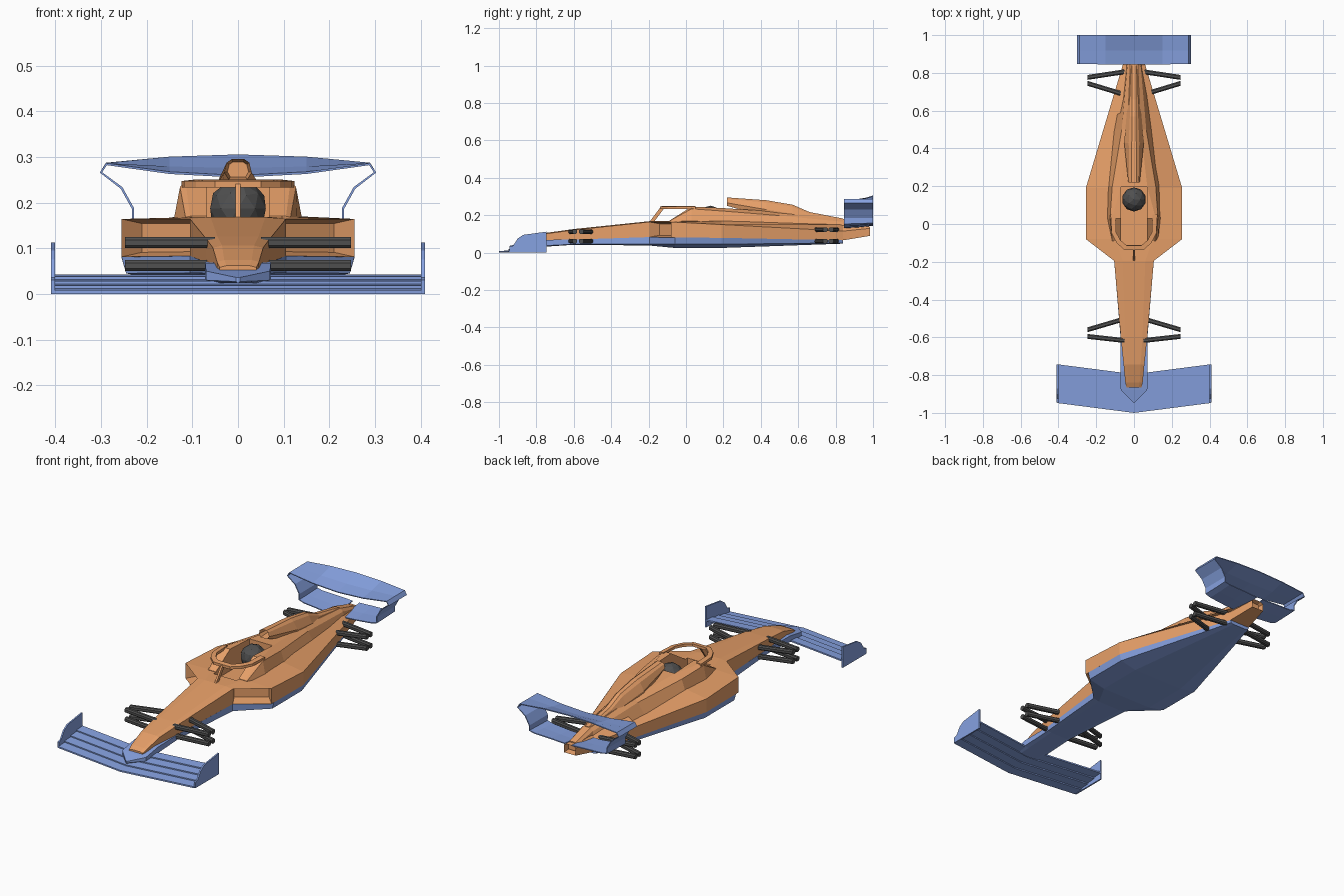
import bpy, bmesh
from mathutils import Vector


def material(name, rgb):
    m = bpy.data.materials.new(name)
    m.diffuse_color = (*rgb, 1)
    return m


ORANGE = material("orange_paint", (0.80, 0.35, 0.14))
BLUE = material("blue_paint", (0.24, 0.36, 0.75))
DARK = material("dark_carbon", (0.08, 0.08, 0.08))


def finish(name, bm, mat):
    bmesh.ops.recalc_face_normals(bm, faces=bm.faces)
    me = bpy.data.meshes.new(name)
    bm.to_mesh(me)
    bm.free()
    me.materials.append(mat)
    ob = bpy.data.objects.new(name, me)
    bpy.context.collection.objects.link(ob)
    return ob


def loft(name, rings, mat, inset=None):
    """Skin closed rings of equal point count; inset=(test, thickness, depth) sinks openings."""
    bm = bmesh.new()
    vs = [[bm.verts.new(p) for p in r] for r in rings]
    n = len(rings[0])
    for a, b in zip(vs, vs[1:]):
        for i in range(n):
            j = (i + 1) % n
            bm.faces.new((a[i], a[j], b[j], b[i]))
    bm.faces.new(vs[0])
    bm.faces.new(vs[-1])
    bmesh.ops.recalc_face_normals(bm, faces=bm.faces)
    if inset:
        test, thick, depth = inset
        picked = [f for f in bm.faces if test(f)]
        bmesh.ops.inset_individual(bm, faces=picked, thickness=thick)
        for f in picked:
            bmesh.ops.translate(bm, verts=f.verts, vec=f.normal * -depth)
    return finish(name, bm, mat)


def sym(y, *half):
    """Mirror right-hand (x, z) points, bottom to top, into a closed section at y."""
    return [(x, y, z) for x, z in half] + [(-x, y, z) for x, z in reversed(half)]


def box(x0, x1, y0, y1, z0, z1):
    return [[(x0, y, z0), (x1, y, z0), (x1, y, z1), (x0, y, z1)] for y in (y0, y1)]


# Orange hull: nose, sidepods with sunken inlets, tail
hull = loft("hull", [
    sym(-0.865, (0.040, 0.050), (0.040, 0.058), (0.025, 0.062)),
    sym(-0.84, (0.046, 0.050), (0.046, 0.070), (0.030, 0.074)),
    sym(-0.745, (0.055, 0.055), (0.055, 0.101), (0.035, 0.106)),
    sym(-0.60, (0.070, 0.065), (0.070, 0.121), (0.045, 0.126)),
    sym(-0.195, (0.105, 0.083), (0.105, 0.164), (0.060, 0.168)),
    sym(-0.08, (0.255, 0.081), (0.255, 0.164), (0.100, 0.168)),
    sym(0.19, (0.255, 0.079), (0.255, 0.150), (0.130, 0.170)),
    sym(0.84, (0.060, 0.066), (0.060, 0.115), (0.035, 0.150)),
    sym(0.985, (0.035, 0.090), (0.035, 0.130), (0.022, 0.138)),
], ORANGE, (lambda f: (f.normal.y < -0.5 and abs(f.calc_center_median().x) > 0.15)
            or f.normal.y > 0.99, 0.014, 0.06))

# Blue floor below the hull, with pointed front
loft("floor", [
    sym(-0.945, (0.002, 0.024), (0.004, 0.027), (0.004, 0.036)),
    sym(-0.88, (0.050, 0.024), (0.070, 0.030), (0.070, 0.050)),
    sym(-0.78, (0.050, 0.030), (0.072, 0.036), (0.072, 0.068)),
    sym(-0.60, (0.050, 0.042), (0.071, 0.045), (0.071, 0.070)),
    sym(-0.195, (0.070, 0.038), (0.105, 0.046), (0.105, 0.083)),
    sym(-0.06, (0.150, 0.025), (0.245, 0.045), (0.255, 0.081)),
    sym(0.19, (0.150, 0.025), (0.245, 0.045), (0.255, 0.079)),
    sym(0.84, (0.040, 0.048), (0.057, 0.052), (0.060, 0.066)),
], BLUE)

# Cockpit surround and engine cover
cover = loft("engine_cover", [
    sym(-0.09, (0.130, 0.150), (0.115, 0.168), (0.105, 0.170)),
    sym(0.03, (0.143, 0.150), (0.127, 0.234), (0.115, 0.246)),
    sym(0.20, (0.140, 0.150), (0.115, 0.222), (0.070, 0.238)),
    sym(0.50, (0.105, 0.140), (0.065, 0.198), (0.035, 0.218)),
    sym(0.84, (0.045, 0.110), (0.035, 0.165), (0.020, 0.180)),
    sym(0.96, (0.025, 0.100), (0.025, 0.135), (0.018, 0.146)),
], ORANGE)

# Cockpit opening cut through cover and hull
cutter = loft("cockpit_cutter", box(-0.068, 0.068, -0.11, 0.195, 0.13, 0.4), DARK)
cutter.hide_render = True
cutter.hide_viewport = True
for ob in (hull, cover):
    mod = ob.modifiers.new("cockpit", "BOOLEAN")
    mod.operation = "DIFFERENCE"
    mod.solver = "EXACT"
    mod.object = cutter

# Air intake and spine over the engine
loft("air_intake_spine", [
    sym(0.22, (0.020, 0.250), (0.030, 0.266), (0.025, 0.287), (0.014, 0.295)),
    sym(0.43, (0.045, 0.190), (0.052, 0.230), (0.028, 0.268), (0.012, 0.280)),
    sym(0.57, (0.040, 0.170), (0.040, 0.208), (0.022, 0.245), (0.010, 0.256)),
    sym(0.66, (0.030, 0.150), (0.032, 0.180), (0.020, 0.208), (0.010, 0.217)),
    sym(0.84, (0.020, 0.120), (0.025, 0.150), (0.018, 0.176), (0.010, 0.182)),
], ORANGE, (lambda f: f.normal.y < -0.99, 0.007, 0.06))

# Halo ring and its central strut
half = [((0.124, 0.05), (0.098, 0.05)), ((0.118, -0.05), (0.094, -0.045)),
        ((0.092, -0.10), (0.072, -0.085)), ((0.050, -0.138), (0.040, -0.113))]
path = half + [((-o[0], o[1]), (-i[0], i[1])) for o, i in reversed(half)]
loft("halo_ring", [[(*o, 0.233), (*o, 0.247), (*i, 0.250), (*i, 0.236)] for o, i in path], ORANGE)
loft("halo_strut", [[(s * 0.005, y + d, z) for s, d in ((-1, -0.012), (1, -0.012), (1, 0.012), (-1, 0.012))]
                    for y, z in ((-0.19, 0.155), (-0.125, 0.242))], ORANGE)

# Driver helmet
bm = bmesh.new()
bmesh.ops.create_icosphere(bm, subdivisions=2, radius=0.064)
bmesh.ops.translate(bm, verts=bm.verts, vec=(0, 0.13, 0.187))
finish("helmet", bm, DARK)

# Front wing: four swept, stepped slats
for k in range(4):
    y, z = -1.0 + 0.051 * k, 0.010 * k
    loft(f"front_wing_slat_{k + 1}", [
        [(x, y + s, z), (x, y + s + 0.052, z + 0.004), (x, y + s + 0.052, z + 0.012), (x, y + s, z + 0.008)]
        for x, s in ((-0.404, 0.052), (0, 0), (0.404, 0.052))], BLUE)

# Front wing endplates
plate = [(-0.945, 0), (-0.945, 0.03), (-0.925, 0.036), (-0.90, 0.075), (-0.87, 0.095), (-0.745, 0.112), (-0.745, 0)]
for side, s in (("right", 1), ("left", -1)):
    loft(f"front_wing_endplate_{side}", [[(s * x, y, z) for y, z in plate] for x in (0.401, 0.409)], BLUE)

# Rear wing: one ribbon through flap, endplates and lower beam (x, leading z, trailing z)
ribbon = [(0, 0.257, 0.303), (0.15, 0.265, 0.298), (0.288, 0.284, 0.285), (0.30, 0.266, 0.266),
          (0.255, 0.232, 0.232), (0.23, 0.187, 0.187), (0.23, 0.155, 0.160), (0.20, 0.146, 0.153),
          (0.10, 0.136, 0.150), (0.02, 0.132, 0.146)]
ribbon = [(-x, a, b) for x, a, b in reversed(ribbon[1:])] + ribbon
bm = bmesh.new()
rows = [[bm.verts.new((x, y, z)) for y, z in ((0.846, a), (0.92, a + 0.35 * (b - a)), (1.0, b))]
        for x, a, b in ribbon]
for a, b in zip(rows, rows[1:]):
    for i in range(2):
        bm.faces.new((a[i], a[i + 1], b[i + 1], b[i]))
wing = finish("rear_wing", bm, BLUE)
mod = wing.modifiers.new("thickness", "SOLIDIFY")
mod.thickness = 0.005
mod.offset = 0

# Suspension arms, upper and lower, on all four corners
arms = {"front_fore": ((0.05, -0.617), (0.247, -0.595), 0.112, 0.062),
        "front_aft": ((0.05, -0.502), (0.247, -0.560), 0.112, 0.062),
        "rear_fore": ((0.04, 0.682), (0.247, 0.745), 0.123, 0.062),
        "rear_aft": ((0.01, 0.812), (0.247, 0.776), 0.123, 0.062)}
profile = [(-0.5, -1), (0.5, -1), (1, -0.5), (1, 0.5), (0.5, 1), (-0.5, 1), (-1, 0.5), (-1, -0.5)]
for name, (p, q, upper, lower) in arms.items():
    for level, z in (("upper", upper), ("lower", lower)):
        for side, s in (("right", 1), ("left", -1)):
            loft(f"{name}_{level}_arm_{side}",
                 [[(s * x, y + a * 0.013, z + b * 0.012) for a, b in profile] for x, y in (p, q)], DARK)
